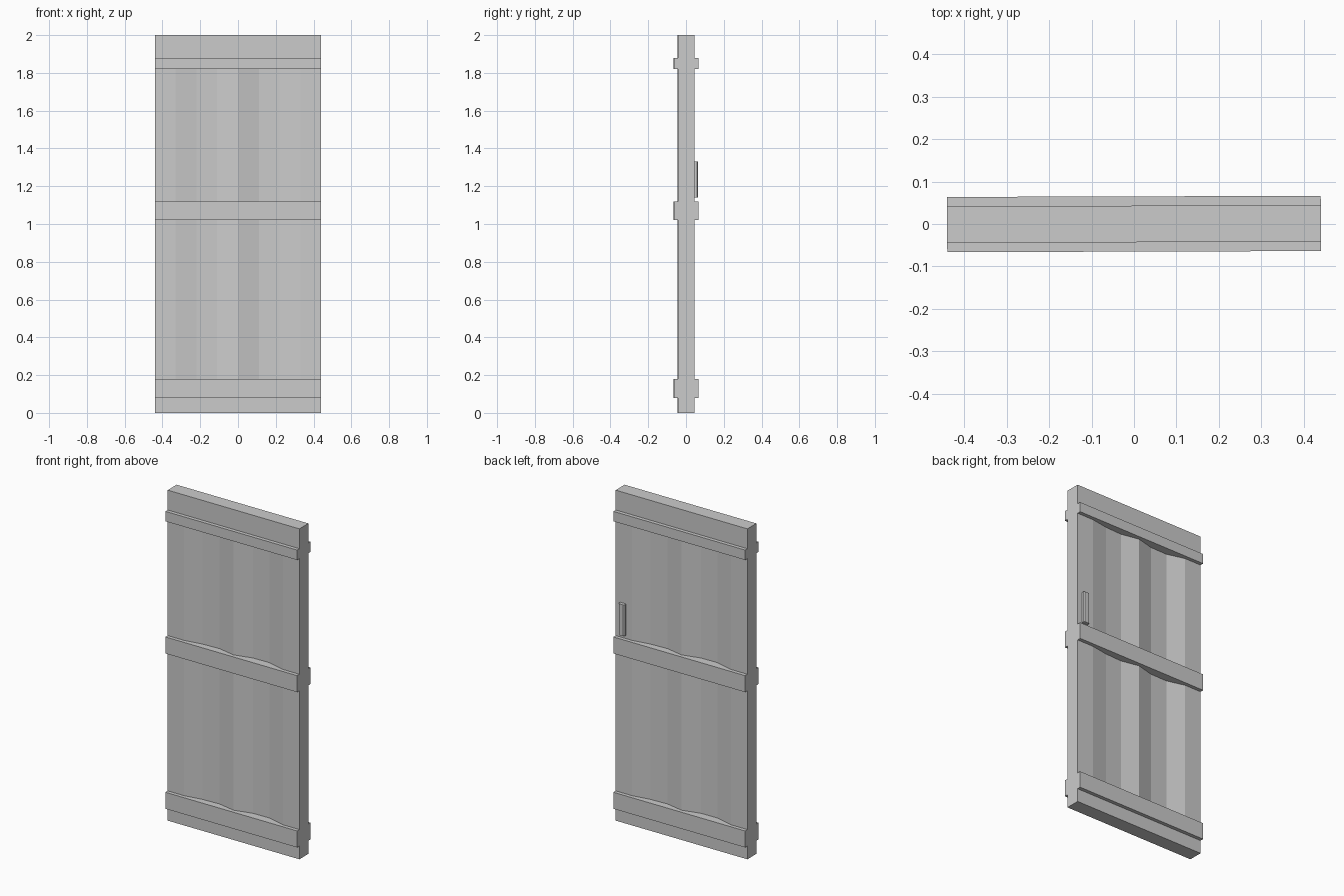
import bpy, bmesh
from mathutils import Matrix

cube = bpy.data.objects.get("Cube")
if cube:
    bpy.data.objects.remove(cube, do_unlink=True)

HALF_W = 0.44
SLAB, RAIL = 0.043, 0.065          # half thicknesses
TURN = Matrix.Rotation(0.003, 4, 'Z')

grey = bpy.data.materials.new("light_grey")
grey.use_nodes = True
colour = (0.6, 0.6, 0.6, 1)
grey.diffuse_color = colour
grey.node_tree.nodes["Principled BSDF"].inputs["Base Color"].default_value = colour


def prism(name, plan, z0, z1):
    """Extrude a counter-clockwise plan outline from z0 to z1."""
    bm = bmesh.new()
    base = bm.faces.new([bm.verts.new((x, y, z0)) for x, y in plan])
    top = bmesh.ops.extrude_face_region(bm, geom=[base], use_keep_orig=True)
    moved = [g for g in top["geom"] if isinstance(g, bmesh.types.BMVert)]
    bmesh.ops.translate(bm, verts=moved, vec=(0, 0, z1 - z0))
    bmesh.ops.recalc_face_normals(bm, faces=bm.faces)
    bm.transform(TURN)
    mesh = bpy.data.meshes.new(name)
    bm.to_mesh(mesh)
    bm.free()
    mesh.materials.append(grey)
    obj = bpy.data.objects.new(name, mesh)
    bpy.context.collection.objects.link(obj)
    return obj


def box_plan(half_y):
    return [(-HALF_W, -half_y), (HALF_W, -half_y), (HALF_W, half_y), (-HALF_W, half_y)]


# Worn panel outline: the same carved line on front and back, turned half round
recess = [0, 0, 0.018, 0.023, 0, 0.028, 0.030, 0, 0]
front = [(-HALF_W + 0.11 * i, -SLAB + d) for i, d in enumerate(recess)]
worn_plan = front + [(-x, -y) for x, y in front]

# Door body, stacked from the bottom up
prism("bottom_edge", box_plan(SLAB), 0, 0.08)
prism("bottom_rail", box_plan(RAIL), 0.08, 0.18)
prism("lower_panel", worn_plan, 0.18, 1.02)
prism("middle_rail", box_plan(RAIL), 1.02, 1.12)
prism("upper_panel", worn_plan, 1.12, 1.82)
prism("top_rail", box_plan(RAIL), 1.82, 1.88)
prism("top_edge", box_plan(SLAB), 1.88, 2.0)

# Handle on the back, with chamfered outer edges
handle_plan = [(0.37, 0.04), (0.41, 0.04), (0.41, 0.056),
               (0.403, 0.063), (0.377, 0.063), (0.37, 0.056)]
prism("handle", handle_plan, 1.14, 1.33)
